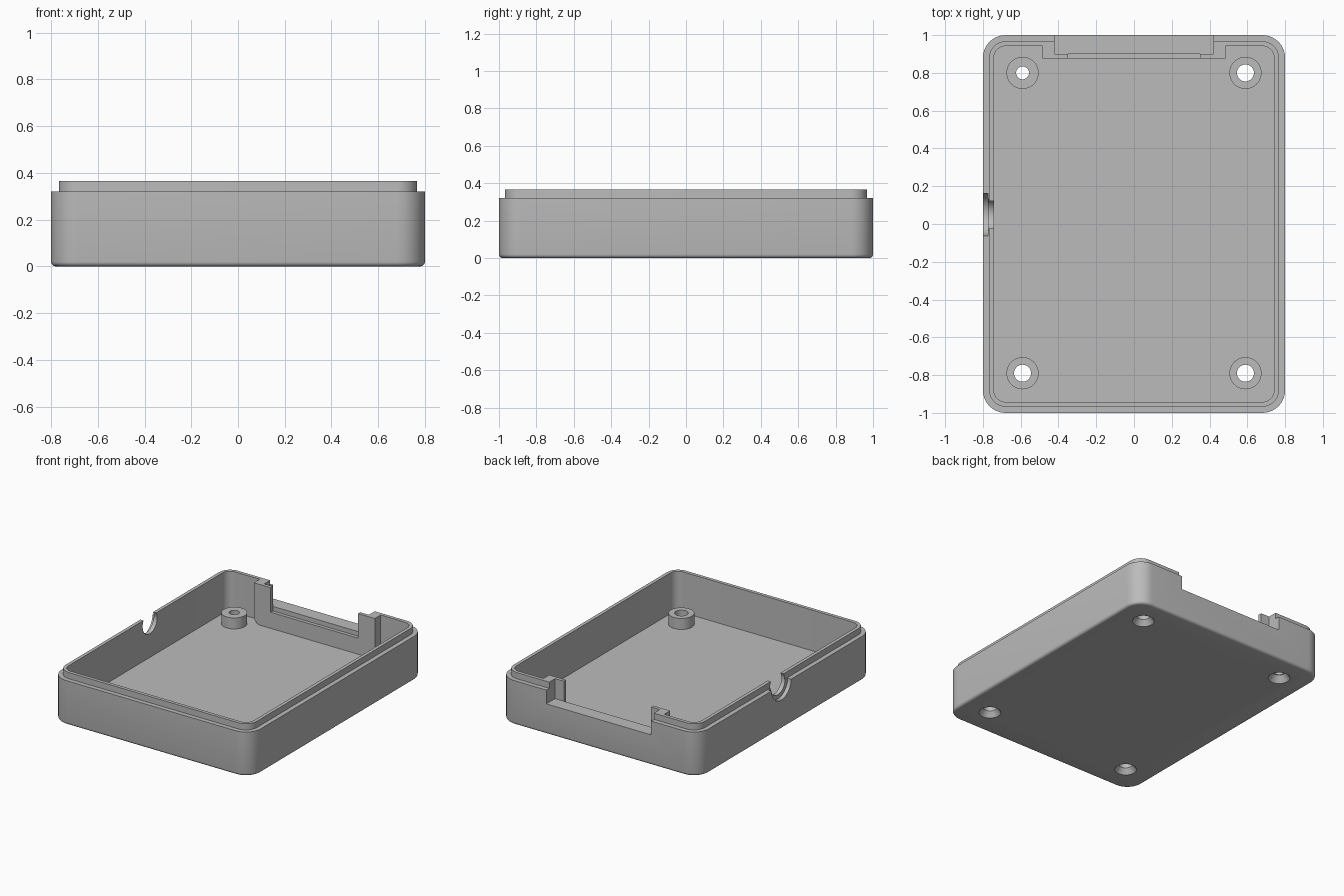
import bpy
import bmesh
import math
from mathutils import Matrix, Vector

default = bpy.data.objects.get("Cube")
if default:
    bpy.data.objects.remove(default, do_unlink=True)

HALF_X, HALF_Y, CORNER = 0.8, 1.0, 0.12
FLOOR, LEDGE, RIM = 0.07, 0.32, 0.365


def make_object(name, bm):
    bmesh.ops.recalc_face_normals(bm, faces=bm.faces)
    mesh = bpy.data.meshes.new(name)
    bm.to_mesh(mesh)
    bm.free()
    obj = bpy.data.objects.new(name, mesh)
    bpy.context.scene.collection.objects.link(obj)
    return obj


def box(name, low, high, bottom_round=0):
    bm = bmesh.new()
    low, high = Vector(low), Vector(high)
    size = Matrix.Diagonal((*(high - low), 1))
    bmesh.ops.create_cube(bm, size=1, matrix=Matrix.Translation((low + high) / 2) @ size)
    if bottom_round:
        edges = [e for e in bm.edges
                 if all(v.co.z < low.z + 0.001 for v in e.verts)
                 and abs(e.verts[0].co.x - e.verts[1].co.x) < 0.001]
        bmesh.ops.bevel(bm, geom=edges, offset=bottom_round, segments=6,
                        profile=0.5, affect='EDGES')
    return make_object(name, bm)


def cylinder(name, r1, r2, start, end):
    bm = bmesh.new()
    start, end = Vector(start), Vector(end)
    axis = end - start
    turn = axis.to_track_quat('Z', 'Y').to_matrix().to_4x4()
    bmesh.ops.create_cone(bm, cap_ends=True, segments=48, radius1=r1, radius2=r2,
                          depth=axis.length,
                          matrix=Matrix.Translation((start + end) / 2) @ turn)
    return make_object(name, bm)


def rounded_ring(bm, inset, z, steps=10):
    """Loop of vertices around a rounded rectangle."""
    r = CORNER - inset
    cx, cy = HALF_X - CORNER, HALF_Y - CORNER
    verts = []
    for quarter, (sx, sy) in enumerate([(1, 1), (-1, 1), (-1, -1), (1, -1)]):
        for i in range(steps + 1):
            a = (quarter + i / steps) * math.pi / 2
            verts.append(bm.verts.new((sx * cx + r * math.cos(a),
                                       sy * cy + r * math.sin(a), z)))
    return verts


def combine(target, tool, operation):
    mod = target.modifiers.new("combine", 'BOOLEAN')
    mod.operation, mod.solver, mod.object = operation, 'EXACT', tool
    bpy.context.view_layer.objects.active = target
    bpy.ops.object.modifier_apply(modifier=mod.name)
    bpy.data.objects.remove(tool, do_unlink=True)


# Tray shell: rounded bottom edge, wall, stepped lip, cavity
fillet = 0.02
sections = [(fillet * (1 - math.sin(a)), fillet * (1 - math.cos(a)))
            for a in (math.pi / 2 * i / 4 for i in range(5))]
sections += [(0, LEDGE), (0.033, LEDGE), (0.033, RIM), (0.058, RIM), (0.058, FLOOR)]
bm = bmesh.new()
rings = [rounded_ring(bm, inset, z) for inset, z in sections]
for a, b in zip(rings, rings[1:]):
    for i in range(len(a)):
        j = (i + 1) % len(a)
        bm.faces.new((a[i], a[j], b[j], b[i]))
bm.faces.new(rings[0])
bm.faces.new(rings[-1])
tray = make_object("enclosure_tray", bm)

# Thickened block behind the back opening
combine(tray, box("back_block", (-0.485, 0.875, FLOOR - 0.005), (0.485, 0.955, RIM), 0.06), 'UNION')

# Back opening with a narrower inner slot
combine(tray, box("back_opening", (-0.42, 0.9, 0.22), (0.42, 1.1, 0.5)), 'DIFFERENCE')
combine(tray, box("inner_slot", (-0.35, 0.8, 0.187), (0.35, 0.9, 0.5)), 'DIFFERENCE')

# Cable hole with outer counterbore in the right wall
for radius, inner_x in ((0.083, -0.65), (0.113, -0.772)):
    combine(tray, cylinder("cable_hole", radius, radius,
                           (-0.9, 0.05, 0.325), (inner_x, 0.05, 0.325)), 'DIFFERENCE')

# Corner screw bosses with countersunk through holes
for x in (-0.59, 0.59):
    for y in (-0.79, 0.8):
        hole = 0.034 if x < 0 < y else 0.045
        combine(tray, cylinder("boss", 0.085, 0.085, (x, y, 0.04), (x, y, 0.15)), 'UNION')
        combine(tray, cylinder("screw_hole", hole, hole, (x, y, -0.1), (x, y, 0.3)), 'DIFFERENCE')
        combine(tray, cylinder("countersink", 0.08, 0.04, (x, y, -0.01), (x, y, 0.045)), 'DIFFERENCE')

# Plain grey plastic
grey = bpy.data.materials.new("grey_plastic")
grey.use_nodes = True
colour = (0.5, 0.5, 0.5, 1)
grey.diffuse_color = colour
grey.node_tree.nodes["Principled BSDF"].inputs["Base Color"].default_value = colour
tray.data.materials.clear()
tray.data.materials.append(grey)
for face in tray.data.polygons:
    face.material_index = 0

bpy.ops.object.select_all(action='DESELECT')
tray.select_set(True)
bpy.context.view_layer.objects.active = tray
bpy.ops.object.shade_smooth_by_angle(angle=math.radians(30))
